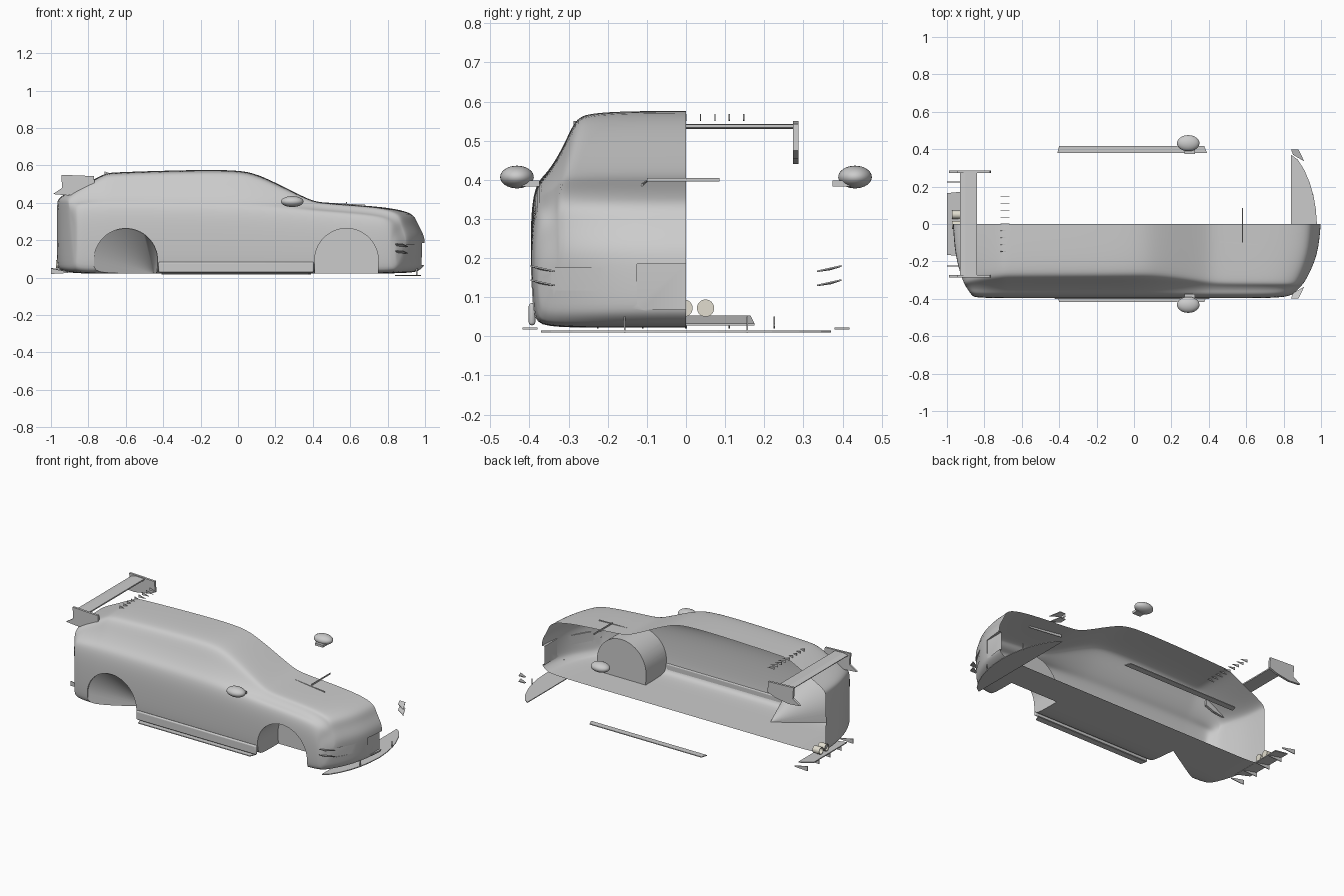
import bpy, bmesh, math
from mathutils import Vector

if "Cube" in bpy.data.objects:
    bpy.data.objects.remove(bpy.data.objects["Cube"])


def make(name, verts, faces):
    me = bpy.data.meshes.new(name)
    me.from_pydata(verts, [], faces)
    bm = bmesh.new()
    bm.from_mesh(me)
    bmesh.ops.recalc_face_normals(bm, faces=bm.faces)
    bm.to_mesh(me)
    bm.free()
    ob = bpy.data.objects.new(name, me)
    bpy.context.collection.objects.link(ob)
    return ob


def prism(name, pts, offset):
    """Flat polygon of 3D points pushed along an offset vector."""
    n = len(pts)
    o = Vector(offset)
    v = [Vector(p) - o / 2 for p in pts] + [Vector(p) + o / 2 for p in pts]
    f = [list(range(n)), list(range(n, 2 * n))]
    f += [[i, (i + 1) % n, n + (i + 1) % n, n + i] for i in range(n)]
    return make(name, v, f)


def box(name, x0, x1, y0, y1, z0, z1):
    zc = (z0 + z1) / 2
    return prism(name, [(x0, y0, zc), (x1, y0, zc), (x1, y1, zc), (x0, y1, zc)], (0, 0, z1 - z0))


def activate(ob):
    bpy.ops.object.select_all(action='DESELECT')
    bpy.context.view_layer.objects.active = ob
    ob.select_set(True)


def smooth(ob, angle=35):
    activate(ob)
    bpy.ops.object.shade_smooth_by_angle(angle=math.radians(angle))


# Half body shell: stations of (x, floor, belt, top, half width, roof half width)
stations = [
    (-.968, .08, .34, .395, .375, .33), (-.964, .05, .365, .42, .385, .32),
    (-.93, .028, .39, .447, .392, .31), (-.82, .022, .395, .50, .395, .295),
    (-.71, .022, .395, .558, .397, .287), (-.68, .022, .395, .562, .397, .286),
    (-.5, .022, .395, .569, .397, .285),
    (-.2, .022, .39, .577, .397, .285), (.0, .022, .385, .575, .397, .283),
    (.1, .022, .38, .557, .397, .283), (.25, .022, .37, .483, .397, .295),
    (.39, .022, .36, .412, .397, .31), (.45, .022, .355, .4, .397, .32),
    (.75, .022, .335, .382, .397, .32), (.88, .024, .315, .361, .392, .325),
    (.945, .03, .285, .335, .388, .325), (.96, .035, .24, .285, .385, .325),
    (.992, .055, .20, .235, .38, .325), (1.0, .085, .16, .19, .375, .325)]


def section(s, zb, belt, top, w, wr):
    low, up = belt - zb, top - belt
    pts = [(0, zb), (.5 * w, zb), (.94 * w, zb), (.985 * w, zb + .08 * low),
           (w, zb + .45 * low), (w, zb + .8 * low), (.965 * w, belt),
           (.895 * w, belt + .12 * up), ((.865 * w + wr) / 2, belt + .5 * up),
           (wr, belt + .88 * up), (wr - .03, top - .03 * up), (.5 * wr, top), (0, top)]
    bow = .17 * max(0, (s - .5) / .5) ** 2 - .11 * max(0, (-s - .7) / .27) ** 2
    return [(s - bow * (y / .39) ** 3, -y, z) for y, z in pts]


N = 13
verts = [p for st in stations for p in section(*st)]
faces = [(i * N + k, i * N + k + 1, (i + 1) * N + k + 1, (i + 1) * N + k)
         for i in range(len(stations) - 1) for k in range(N - 1)]
for b in (0, (len(stations) - 1) * N):
    faces += [(b + k, b + k + 1, b + 11 - k, b + 12 - k) for k in range(5)]
    faces.append((b + 5, b + 6, b + 7))
body = make("body_shell", verts, faces)
activate(body)
m = body.modifiers.new("round", 'SUBSURF')
m.levels = 2
bpy.ops.object.modifier_apply(modifier="round")
bm = bmesh.new()
bm.from_mesh(body.data)
bmesh.ops.holes_fill(bm, edges=[e for e in bm.edges if e.is_boundary], sides=0)
bmesh.ops.recalc_face_normals(bm, faces=bm.faces)
bm.to_mesh(body.data)
bm.free()


def arch(x, y):
    pts = [(x + .17 * math.cos(math.pi * i / 32), y, .093 + .17 * math.sin(math.pi * i / 32))
           for i in range(33)]
    return pts + [(x - .165, y, -.05), (x + .165, y, -.05)]


# Front wheel well is a drum, rear one tapers to a point on the floor
cutters = [prism("front_well_cutter", arch(.58, -.36), (0, .34, 0))]
ring = arch(-.60, -.5) + arch(-.60, -.385) + [(-.45, -.19, .02)]
n = len(ring) // 2
cone = [list(range(n))] + [[i, (i + 1) % n, n + (i + 1) % n, n + i] for i in range(n)]
cone += [[n + i, n + (i + 1) % n, 2 * n] for i in range(n)]
cutters.append(make("rear_well_cutter", ring, cone))

# Bumper openings
duct = box("duct_cutter", -.015, .06, -.085, .085, .117, .175)
duct.location = (.937, -.28, 0)
duct.rotation_euler.z = math.radians(-31)
cutters.append(duct)
cutters.append(box("grille_cutter", .98, 1.1, -.125, .1, .068, .185))
for c in cutters:
    activate(body)
    m = body.modifiers.new("cut", 'BOOLEAN')
    m.operation, m.solver, m.object = 'DIFFERENCE', 'EXACT', c
    bpy.ops.object.modifier_apply(modifier="cut")
    bpy.data.objects.remove(c)

# Open the shell along the centre plane
bm = bmesh.new()
bm.from_mesh(body.data)
bmesh.ops.delete(bm, geom=[f for f in bm.faces if all(abs(v.co.y) < 1e-4 for v in f.verts)],
                 context='FACES')
bm.to_mesh(body.data)
bm.free()
smooth(body)

# Sill bulge between the wheels
sill = box("sill", -.425, .405, -.402, -.385, .028, .085)
m = sill.modifiers.new("soft", 'BEVEL')
m.width, m.segments = .008, 3
smooth(sill)

for side, s in (("right", -1), ("left", 1)):
    # Mirrors
    bpy.ops.mesh.primitive_uv_sphere_add(segments=32, ring_count=16, radius=1,
                                         location=(.29, s * .432, .407))
    mir = bpy.context.object
    mir.name = side + "_mirror"
    mir.scale = (.06, .043, .029)
    smooth(mir)
    box(side + "_mirror_stalk", .27, .325, s * .375, s * .42, .383, .398)
    # Side skirt blades
    prism(side + "_skirt", [(-.41, s * .38, .02), (.39, s * .38, .02),
                            (.375, s * .418, .02), (-.40, s * .418, .02)], (0, 0, .005))
    # Bumper canards
    for i, z in enumerate((.13, .166)):
        prism(f"{side}_canard_{i}", [(.91, s * .335, z), (.85, s * .37, z + .005),
                                     (.84, s * .398, z + .014), (.88, s * .398, z + .014)],
              (0, 0, .004))
    # Wing end plates
    plate = [(-.945, .55), (-.77, .543), (-.765, .475), (-.82, .455), (-.91, .44),
             (-.99, .447), (-.94, .48)]
    prism(side + "_wing_end_plate", [(x, s * .28, z) for x, z in plate], (0, .014, 0))
    # Splitter support rods
    box(side + "_splitter_rod", .953, .959, s * .157 - .002, s * .157 + .002, .008, .05)

# Rear wing blade
prism("rear_wing", [(-.93, 0, .536), (-.90, 0, .543), (-.84, 0, .541), (-.84, 0, .533),
                    (-.90, 0, .53), (-.93, 0, .532)], (0, .56, 0))

# Front splitter with curved leading edge
edge = [(.978, 0), (.972, .08), (.96, .15), (.94, .22), (.91, .29), (.875, .345), (.84, .37)]
outline = [(x, y, .012) for x, y in edge] + [(x, -y, .012) for x, y in edge[:0:-1]]
prism("front_splitter", outline, (0, 0, .005))

# Rear diffuser and fins
prism("diffuser", [(-1.0, .165, .05), (-.90, .175, .03), (-.90, -.175, .03), (-1.0, -.165, .05)],
      (0, 0, .006))
for i, y in enumerate((-.225, -.11, 0, .11, .225)):
    prism(f"diffuser_fin_{i}", [(-1.0, y, .05), (-.91, y, .032), (-.91, y, .025), (-1.0, y, .02)],
          (0, .004, 0))

# Roof vortex fins
for i in range(9):
    y = -.147 + i * .0368
    prism(f"roof_fin_{i}", [(-.715, y, .568), (-.715, y, .55), (-.665, y, .553)], (0, .003, 0))

# Exhaust pipes
mat = bpy.data.materials.new("exhaust_metal")
mat.diffuse_color = (.75, .72, .62, 1)
mat.use_nodes = True
mat.node_tree.nodes["Principled BSDF"].inputs["Base Color"].default_value = mat.diffuse_color
for i, y in enumerate((-.005, .05)):
    n = 32
    ring = [(.022, -.925), (.022, -.972), (.018, -.972), (.018, -.925)]
    v = [(x, y + r * math.cos(2 * math.pi * k / n), .072 + r * math.sin(2 * math.pi * k / n))
         for r, x in ring for k in range(n)]
    f = [(j * n + k, j * n + (k + 1) % n, (j + 1) % 4 * n + (k + 1) % n, (j + 1) % 4 * n + k)
         for j in range(4) for k in range(n)]
    f.append(tuple(range(3 * n, 4 * n)))
    pipe = make(f"exhaust_{i}", v, f)
    pipe.data.materials.append(mat)
    smooth(pipe)

# Bonnet vent bar and louvre
box("bonnet_bar", .578, .582, -.10, .085, .396, .405)
prism("bonnet_louvre", [(.46, -.095, .402), (.68, -.112, .39), (.68, -.112, .375),
                        (.46, -.095, .385)], (0, .005, 0))
